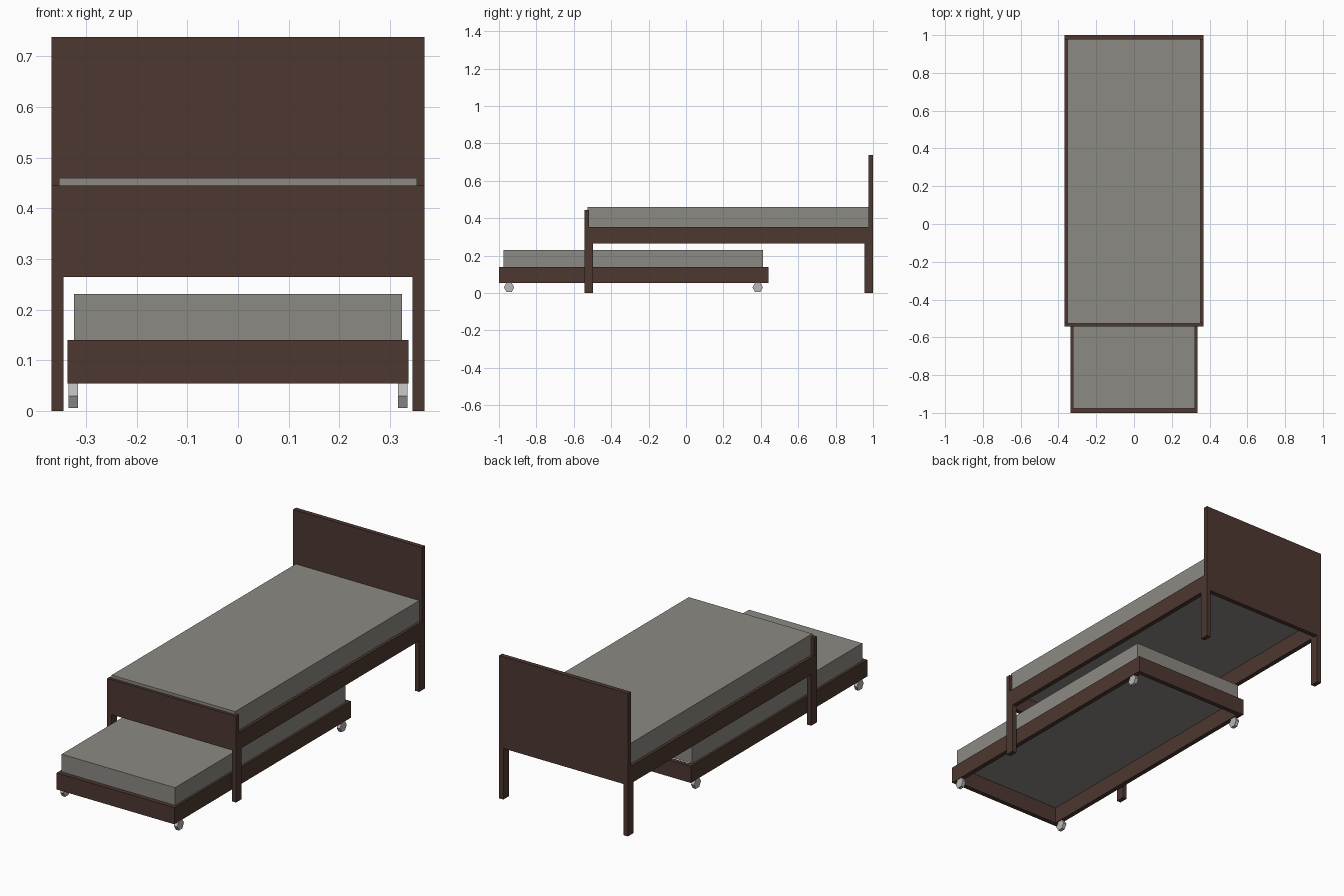
import bpy, bmesh, math
from mathutils import Matrix

if "Cube" in bpy.data.objects:
    bpy.data.objects.remove(bpy.data.objects["Cube"])


def material(name, rgb):
    m = bpy.data.materials.new(name)
    m.diffuse_color = (*rgb, 1)
    m.use_nodes = True
    m.node_tree.nodes["Principled BSDF"].inputs["Base Color"].default_value = m.diffuse_color
    return m


WOOD = material("dark brown wood", (0.075, 0.039, 0.030))
FABRIC = material("warm grey fabric", (0.265, 0.252, 0.225))
WHEEL = material("light grey wheel", (0.48, 0.48, 0.48))


def finish(bm, name, mat):
    mesh = bpy.data.meshes.new(name)
    bm.to_mesh(mesh)
    bm.free()
    mesh.materials.append(mat)
    ob = bpy.data.objects.new(name, mesh)
    bpy.context.collection.objects.link(ob)
    return ob


def box(name, x, y, z, mat):
    """Box from (min, max) ranges."""
    bm = bmesh.new()
    bmesh.ops.create_cube(bm, size=1)
    for v in bm.verts:
        v.co = [r[0] if c < 0 else r[1] for c, r in zip(v.co, (x, y, z))]
    return finish(bm, name, mat)


def side_range(s, a, b):
    return tuple(sorted((s * a, s * b)))


T = 0.024                  # board thickness
W = 0.368                  # bed half width
FOOT, HEAD = -0.542, 1.0   # bed ends

# Main bed: end boards, mattress
box("headboard", (-W, W), (HEAD - T, HEAD), (0.264, 0.738), WOOD)
box("footboard", (-W, W), (FOOT, FOOT + T), (0.264, 0.445), WOOD)
box("bed_mattress", (-0.353, 0.353), (FOOT + 0.015, HEAD - T), (0.353, 0.460), FABRIC)

# Trundle: end rails, mattress
TW = 0.336
T0, T1 = -1.0, 0.441
box("trundle_front_rail", (-TW, TW), (T0, T0 + T), (0.054, 0.140), WOOD)
box("trundle_back_rail", (-TW, TW), (T1 - T, T1), (0.054, 0.140), WOOD)
box("trundle_mattress", (-0.324, 0.324), (-0.977, 0.413), (0.140, 0.231), FABRIC)

for s, label in ((-1, "left"), (1, "right")):
    # Bed side rails and legs
    x = side_range(s, W - T, W)
    box(label + "_bed_rail", x, (FOOT + T, HEAD - T), (0.264, 0.353), WOOD)
    box(label + "_front_leg", x, (FOOT, FOOT + 0.046), (0, 0.264), WOOD)
    box(label + "_back_leg", x, (HEAD - 0.046, HEAD), (0, 0.264), WOOD)

    # Trundle side rails
    box(label + "_trundle_rail", side_range(s, TW - T, TW),
        (T0 + T, T1 - T), (0.054, 0.140), WOOD)

    # Six-sided wheels, flat side on top
    for y, end in ((-0.946, "front"), (0.383, "back")):
        bm = bmesh.new()
        bmesh.ops.create_cone(bm, cap_ends=True, segments=6,
                              radius1=0.028, radius2=0.028, depth=0.018)
        # choose the turn that puts corners fore and aft
        turn = Matrix.Rotation(math.pi / 2, 4, 'Y')
        bmesh.ops.transform(bm, matrix=turn, verts=bm.verts)
        if max(v.co.z for v in bm.verts) > 0.026:
            bmesh.ops.rotate(bm, verts=bm.verts,
                             matrix=Matrix.Rotation(math.pi / 6, 3, 'X'))
        bmesh.ops.translate(bm, verts=bm.verts, vec=(s * 0.325, y, 0.030))
        finish(bm, f"{label}_{end}_wheel", WHEEL)
